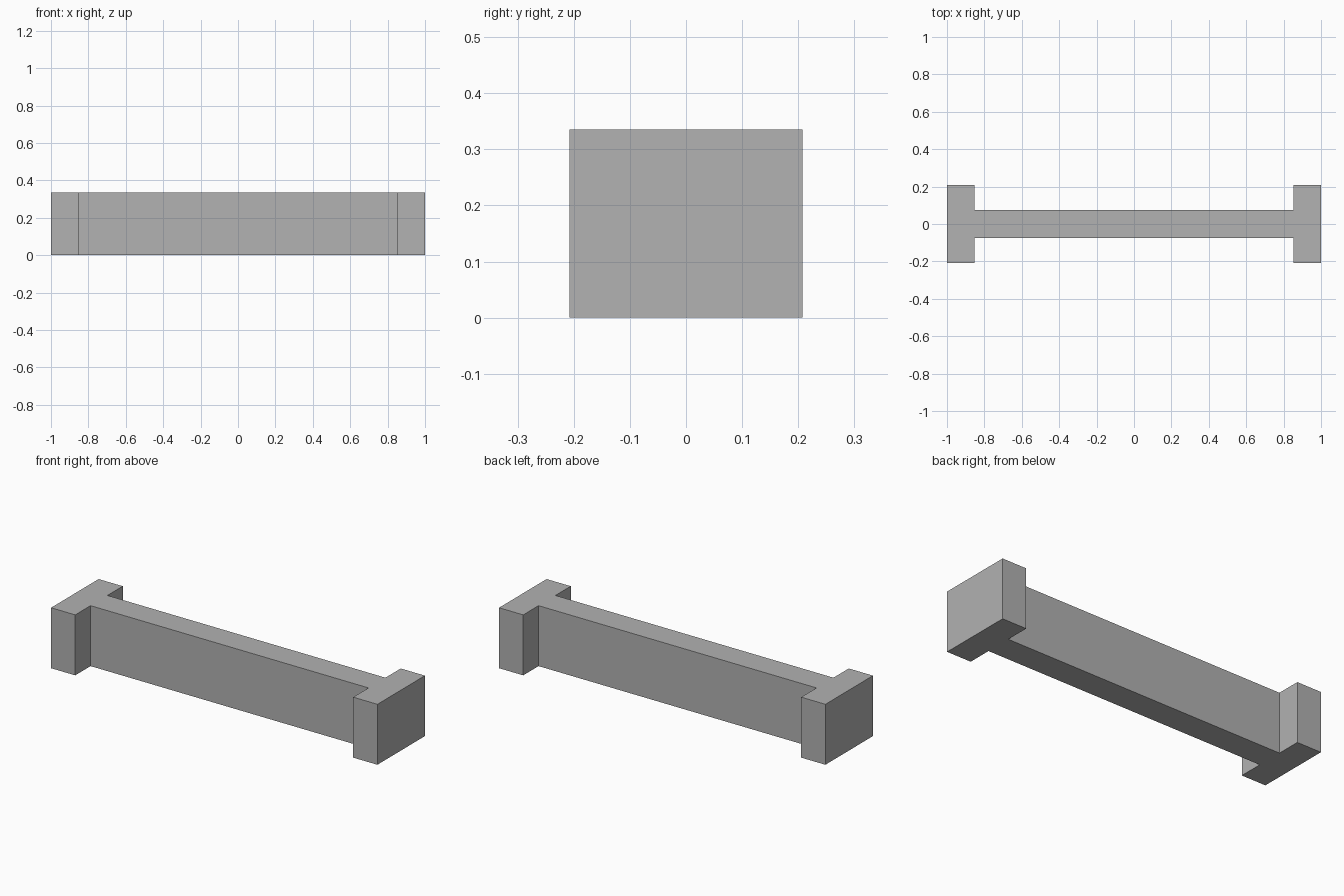
import bpy
import bmesh

cube = bpy.data.objects.get("Cube")
if cube:
    bpy.data.objects.remove(cube, do_unlink=True)

HALF_LENGTH, INNER = 1.0, 0.852
HALF_WIDTH, HALF_WEB = 0.208, 0.074
HEIGHT = 0.335

# Plain grey material
grey = bpy.data.materials.new("plain_grey")
grey.use_nodes = True
colour = (0.445, 0.445, 0.445, 1)
grey.diffuse_color = colour
bsdf = next(n for n in grey.node_tree.nodes if n.type == "BSDF_PRINCIPLED")
bsdf.inputs["Base Color"].default_value = colour

# Quarter outline mirrored into a full beam profile with wide ends
quarter = [(HALF_LENGTH, HALF_WIDTH), (INNER, HALF_WIDTH), (INNER, HALF_WEB)]
half = quarter + [(-x, y) for x, y in reversed(quarter)]
outline = half + [(x, -y) for x, y in reversed(half)]

# Extrude the profile upward
bm = bmesh.new()
base = bm.faces.new([bm.verts.new((x, y, 0)) for x, y in outline])
top = bmesh.ops.extrude_face_region(bm, geom=[base], use_keep_orig=True)
verts = [g for g in top["geom"] if isinstance(g, bmesh.types.BMVert)]
bmesh.ops.translate(bm, verts=verts, vec=(0, 0, HEIGHT))
bmesh.ops.recalc_face_normals(bm, faces=bm.faces)

mesh = bpy.data.meshes.new("beam_with_end_blocks")
bm.to_mesh(mesh)
bm.free()
mesh.materials.append(grey)
beam = bpy.data.objects.new("beam_with_end_blocks", mesh)
bpy.context.collection.objects.link(beam)
